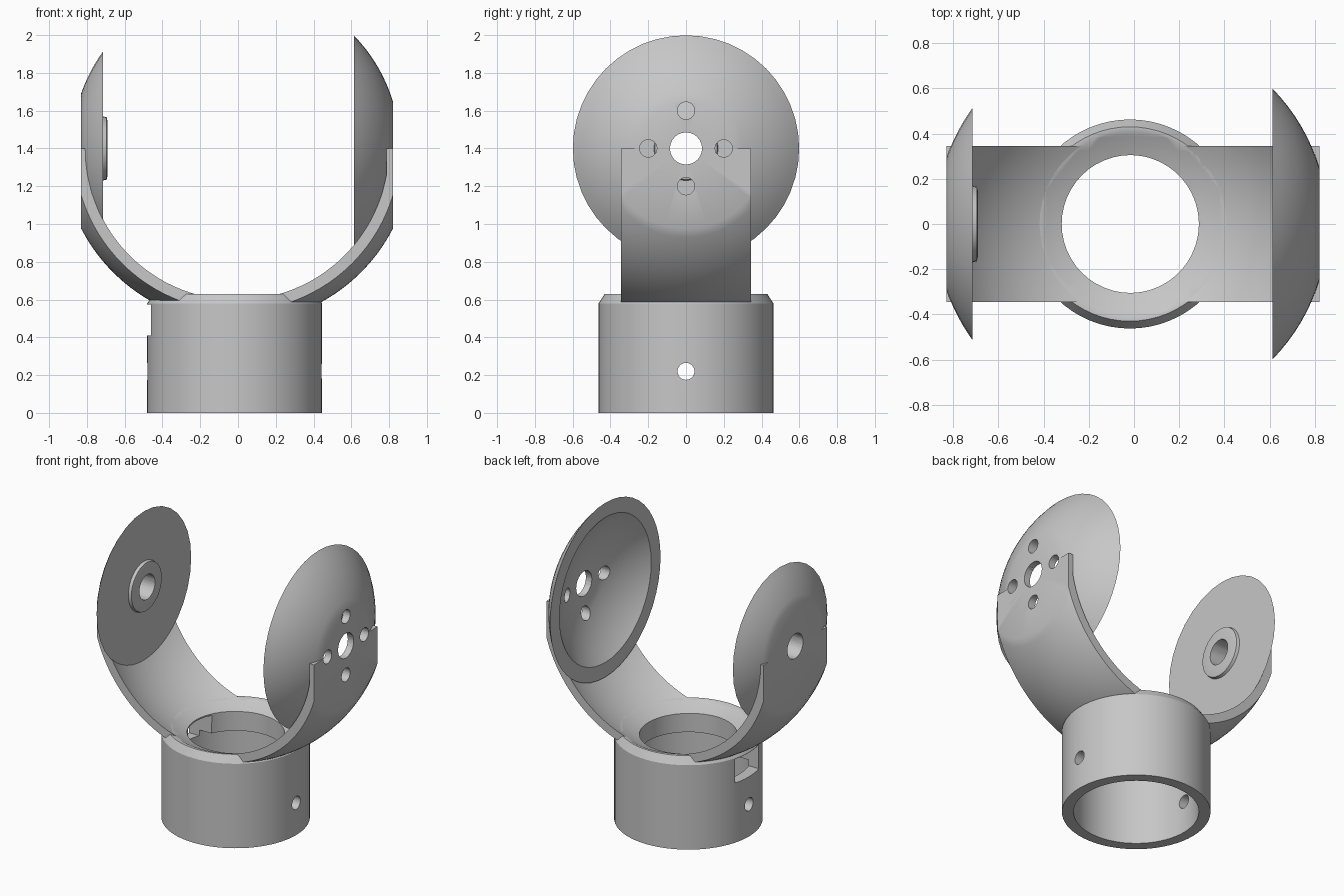
import bpy, bmesh, math
from mathutils import Matrix, Vector

if "Cube" in bpy.data.objects:
    bpy.data.objects.remove(bpy.data.objects["Cube"], do_unlink=True)

PIVOT = Vector((0, 0, 1.4))           # axle line of the dishes
YOKE = Vector((-0.005, 0, 1.4))       # centre of the spherical yoke
BASE = Vector((-0.018, 0, 0))         # centre of the socket tube

grey = bpy.data.materials.new("plain_grey")
grey.use_nodes = True
COLOUR = (0.57, 0.57, 0.57, 1)
grey.diffuse_color = COLOUR
grey.node_tree.nodes["Principled BSDF"].inputs["Base Color"].default_value = COLOUR


def finish(bm, name):
    bmesh.ops.remove_doubles(bm, verts=bm.verts, dist=1e-5)
    bmesh.ops.recalc_face_normals(bm, faces=bm.faces)
    mesh = bpy.data.meshes.new(name)
    bm.to_mesh(mesh)
    bm.free()
    ob = bpy.data.objects.new(name, mesh)
    mesh.materials.append(grey)
    bpy.context.collection.objects.link(ob)
    return ob


def lathe(name, profile, axis, centre, steps=48):
    """Spin (along, radius) points about the x or z axis."""
    bm = bmesh.new()
    d = Vector((1, 0, 0)) if axis == 'x' else Vector((0, 0, 1))
    side = Vector((0, 0, 1)) if axis == 'x' else Vector((1, 0, 0))
    vs = [bm.verts.new(centre + d * a + side * r) for a, r in profile]
    closed = profile[0][1] > 0
    pairs = list(zip(vs, vs[1:])) + ([(vs[-1], vs[0])] if closed else [])
    es = [bm.edges.new(p) for p in pairs]
    bmesh.ops.spin(bm, geom=vs + es, cent=centre, axis=d,
                   angle=math.tau, steps=steps)
    return finish(bm, name)


def arc(radius, start, end, n):
    """Sphere outline between two positions along the axis."""
    t0, t1 = math.acos(start / radius), math.acos(end / radius)
    ts = [t0 + (t1 - t0) * i / n for i in range(n + 1)]
    return [(radius * math.cos(t), radius * math.sin(t)) for t in ts]


def ball(name, radius, half, steps):
    """Sphere with both ends cut flat along x."""
    outline = [(-half, 0)] + arc(radius, -half, half, 40) + [(half, 0)]
    return lathe(name, outline, 'x', YOKE, steps)


def box(name, low, high):
    bm = bmesh.new()
    low, high = Vector(low), Vector(high)
    size = Matrix.Diagonal((*(high - low), 1))
    bmesh.ops.create_cube(bm, size=1,
                          matrix=Matrix.Translation((low + high) / 2) @ size)
    return finish(bm, name)


def rod(name, axis, start, end, radius, centre, steps=24):
    return lathe(name, [(start, 0), (start, radius), (end, radius), (end, 0)],
                 axis, centre, steps)


def combine(ob, tools, operation='DIFFERENCE'):
    bpy.context.view_layer.objects.active = ob
    for tool in tools:
        mod = ob.modifiers.new("cut", 'BOOLEAN')
        mod.operation, mod.solver, mod.object = operation, 'EXACT', tool
        bpy.ops.object.modifier_apply(modifier=mod.name)


# Socket tube with inner lip and bevelled top
socket = lathe("socket_tube", [
    (0, 0.39), (0, 0.4625), (0.58, 0.4625), (0.63, 0.43),
    (0.63, 0.305), (0.45, 0.305), (0.45, 0.39)], 'z', BASE, 64)

# Curved yoke arm: solid ball, hollowed and trimmed to a strip below
arm = ball("yoke_arm", 0.928, 0.825, 96)

# Large hollow dish: a solid cap, hollowed by a smaller one
large_dish = lathe("large_dish", [(0.82, 0)] + arc(0.857, 0.82, 0.613, 8)
                   + [(0.613, 0)], 'x', PIVOT)

# Small solid dish with a raised boss
small_dish = lathe("small_dish",
                   [(-0.83, 0)] + arc(0.88, -0.83, -0.715, 6)
                   + [(-0.715, 0.17), (-0.695, 0.165), (-0.69, 0.14), (-0.69, 0)],
                   'x', PIVOT, 32)

# Cutters
strip = box("strip_limit", (-1, -0.345, 0.4), (1, 0.345, 1.4))
hollow = ball("hollow_cutter", 0.874, 0.79, 96)
dish_hollow = lathe("dish_hollow_cutter", [(0.775, 0)] + arc(0.79, 0.775, 0.55, 10)
                    + [(0.55, 0)], 'x', PIVOT)
bore = rod("bore_cutter", 'z', 0.4, 1, 0.305, Vector((-0.015, 0, 0)), 48)
slot = box("slot_cutter", (-0.6, -0.13, 0.41), (-0.25, 0.13, 0.575))
screw = rod("screw_cutter", 'x', -1, 1, 0.045, Vector((0, 0, 0.22)))
axle = rod("axle_cutter", 'x', -1, 1, 0.085, PIVOT)
bolts = [rod("bolt_cutter", 'x', 0.5, 1, 0.046, PIVOT + Vector((0, y, z)))
         for y, z in ((0.2, 0), (-0.2, 0), (0, 0.2), (0, -0.2))]

combine(arm, [hollow])
combine(arm, [strip], 'INTERSECT')
combine(arm, [bore, slot, axle] + bolts)
combine(socket, [hollow, slot, screw])
combine(large_dish, [dish_hollow, axle] + bolts)
combine(small_dish, [axle])

for tool in [strip, hollow, dish_hollow, bore, slot, screw, axle] + bolts:
    bpy.data.objects.remove(tool, do_unlink=True)

# Smooth curved faces, keep edges sharp
bpy.ops.object.select_all(action='DESELECT')
for ob in (socket, arm, large_dish, small_dish):
    ob.select_set(True)
    bpy.context.view_layer.objects.active = ob
bpy.ops.object.shade_smooth_by_angle(angle=math.radians(30))
